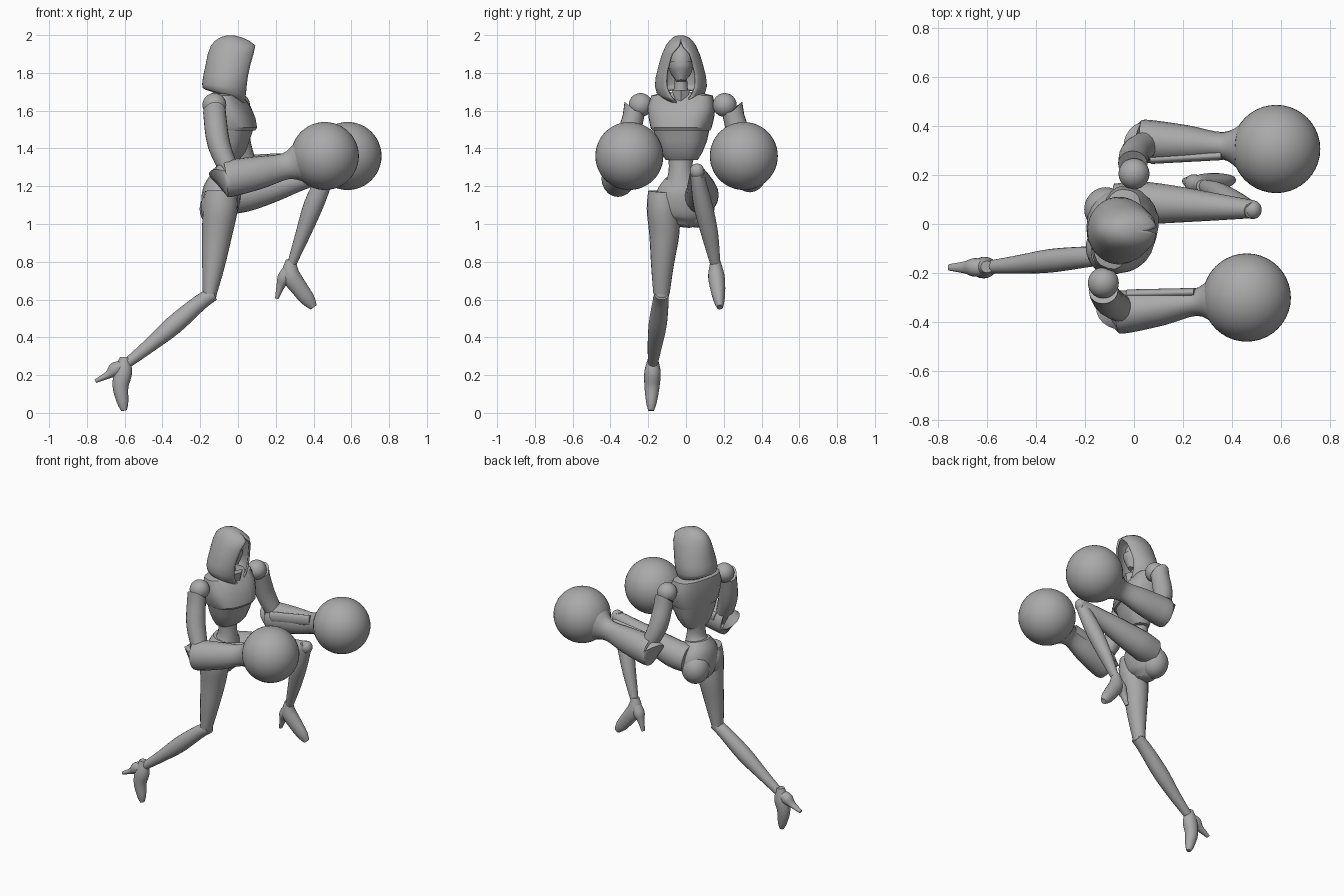
import bpy, bmesh
from math import sin, cos, pi, asin, radians
from mathutils import Vector

cube = bpy.data.objects.get("Cube")
if cube:
    bpy.data.objects.remove(cube)

grey = bpy.data.materials.new("plain_grey")
grey.use_nodes = True
tone = (0.4, 0.4, 0.4, 1)
grey.diffuse_color = tone
grey.node_tree.nodes["Principled BSDF"].inputs["Base Color"].default_value = tone


def finish(name, bm, angle=38):
    bmesh.ops.recalc_face_normals(bm, faces=bm.faces)
    mesh = bpy.data.meshes.new(name)
    bm.to_mesh(mesh)
    bm.free()
    mesh.materials.append(grey)
    ob = bpy.data.objects.new(name, mesh)
    bpy.context.collection.objects.link(ob)
    bpy.ops.object.select_all(action="DESELECT")
    ob.select_set(True)
    bpy.context.view_layer.objects.active = ob
    bpy.ops.object.shade_smooth_by_angle(angle=radians(angle))
    return ob


def skin(bm, rings, closed=True, caps=True):
    """Bridge a list of point rings with quads."""
    rows = [[bm.verts.new(p) for p in ring] for ring in rings]
    n = len(rows[0])
    for a, b in zip(rows, rows[1:]):
        for i in range(n if closed else n - 1):
            j = (i + 1) % n
            bm.faces.new((a[i], a[j], b[j], b[i]))
    if caps:
        bm.faces.new(rows[0])
        bm.faces.new(rows[-1])


def limb(name, path, steps=4, n=20, lift=0):
    """Elliptical tube; each stop is x, y, z, half width in y, half depth."""
    pts = [Vector(p) for p in path]
    pts = [pts[0]] + pts + [pts[-1]]
    stops = []
    for a, b, c, d in zip(pts, pts[1:], pts[2:], pts[3:]):
        for k in range(steps):
            t = k / steps
            stops.append(b + (c - a) * (t / 2) + (a * 2 - b * 5 + c * 4 - d) * (t * t / 2)
                         + (b * 3 - a - c * 3 + d) * (t ** 3 / 2))
    stops.append(pts[-1])
    rings = []
    for i, s in enumerate(stops):
        t = (stops[min(i + 1, len(stops) - 1)] - stops[max(i - 1, 0)])
        t = Vector(t[:3]).normalized()
        u = Vector((0, 1, 0))
        u = (u - t * u.dot(t)).normalized()
        v = t.cross(u)
        c = Vector(s[:3])
        rings.append([c + u * s[3] * cos(2 * pi * k / n) + v * s[4] * sin(2 * pi * k / n)
                      for k in range(n)])
    # raise the outer lip of the first ring
    side = 1 if stops[0][1] > 0 else -1
    for p in rings[0]:
        p.z += lift * max(0, side * (p.y - stops[0][1]))
    bm = bmesh.new()
    skin(bm, rings)
    return finish(name, bm)


def ball(name, centre, size):
    bm = bmesh.new()
    bmesh.ops.create_uvsphere(bm, u_segments=40, v_segments=24, radius=1)
    bmesh.ops.scale(bm, vec=size, verts=bm.verts)
    bmesh.ops.translate(bm, vec=centre, verts=bm.verts)
    return finish(name, bm)


# Arms: shoulder joint, sleeve, gauntlet and round fist
def arm(side, shoulder, top, elbow, wrist, fist):
    ball(side + "_shoulder", shoulder, (.063, .063, .063))
    top, elbow, wrist, fist = map(Vector, (top, elbow, wrist, fist))
    mid = top.lerp(elbow, .5) + Vector((-.025, 0, 0))
    limb(side + "_upper_arm", [(*top, .055, .06), (*mid, .062, .06),
                               (*elbow, .052, .045)], lift=.7)
    butt = elbow + Vector((-.04, 0, 0))
    flare = wrist.lerp(fist, .35)
    limb(side + "_gauntlet", [(*butt, .07, .08), (*(butt + Vector((.012, 0, 0))), .088, .098),
                              (*elbow.lerp(wrist, .5), .074, .087),
                              (*wrist, .055, .07), (*flare, .095, .105)])
    limb(side + "_gauntlet_ridge",
         [(p.x, p.y + (.075 if p.y < 0 else -.075) * k, p.z + .035, .018, .035)
          for p, k in ((elbow, 1), (wrist, .55))])
    ball(side + "_fist", fist, (.18, .18, .18))


arm("right", (-.125, -.24, 1.63), (-.125, -.272, 1.595), (-.025, -.36, 1.24),
    (.25, -.32, 1.305), (.46, -.3, 1.36))
arm("left", (0, .205, 1.63), (-.005, .245, 1.595), (.07, .338, 1.265),
    (.36, .32, 1.31), (.58, .306, 1.36))

# Legs
limb("right_thigh", [(-.09, -.115, 1.17, .085, .085), (-.095, -.12, 1.08, .088, .093),
                     (-.11, -.115, .95, .08, .08), (-.13, -.125, .78, .06, .06),
                     (-.15, -.13, .63, .043, .037)])
limb("right_shin", [(-.13, -.13, .63, .038, .036), (-.2, -.135, .585, .043, .042),
                    (-.34, -.15, .465, .048, .05), (-.47, -.165, .355, .038, .037),
                    (-.59, -.175, .26, .026, .026)])
ball("right_knee", (-.15, -.13, .625), (.037, .04, .037))
limb("left_thigh", [(-.07, .075, 1.14, .09, .09), (.03, .085, 1.155, .088, .092),
                    (.17, .08, 1.19, .075, .08), (.33, .07, 1.235, .056, .058),
                    (.49, .06, 1.275, .036, .042)])
limb("left_shin", [(.485, .055, 1.3, .033, .036), (.455, .065, 1.23, .04, .046),
                   (.4, .09, 1.1, .05, .052), (.345, .125, .95, .045, .04),
                   (.285, .155, .79, .027, .024)])
ball("left_knee", (.485, .058, 1.28), (.036, .038, .04))

# Feet: narrow pointed sole with a thin heel
limb("right_foot", [(-.6, -.175, .295, .024, .025), (-.607, -.177, .22, .043, .047),
                    (-.622, -.18, .14, .04, .042), (-.61, -.183, .055, .028, .03),
                    (-.603, -.185, .012, .015, .015)])
limb("right_heel", [(-.605, -.177, .255, .03, .025), (-.65, -.177, .23, .038, .038),
                    (-.69, -.177, .2, .025, .02), (-.755, -.177, .168, .013, .01)])
limb("left_foot", [(.28, .155, .81, .025, .026), (.28, .16, .73, .043, .048),
                   (.325, .168, .66, .04, .045), (.37, .175, .6, .03, .038),
                   (.4, .18, .56, .017, .02)])
limb("left_heel", [(.27, .158, .77, .03, .026), (.245, .165, .715, .038, .036),
                   (.225, .17, .67, .025, .022), (.205, .175, .605, .013, .009)])

# Pelvis and waist
limb("waist", [(-.06, -.02, 1.42, .085, .06), (-.06, -.028, 1.33, .064, .055),
               (-.06, -.028, 1.26, .068, .062), (-.07, -.025, 1.2, .1, .085)])
limb("pelvis", [(-.075, -.025, 1.245, .085, .075), (-.085, -.022, 1.18, .135, .1),
                (-.095, -.015, 1.1, .15, .1), (-.1, -.015, 1.03, .11, .08),
                (-.095, -.02, .99, .05, .04)])
ball("right_buttock", (-.115, -.095, 1.09), (.082, .09, .1))
ball("left_buttock", (-.115, .06, 1.08), (.088, .09, .1))


# Chest: armour rings as height, back, front, half width, turned at the shoulders
def chest(name, rows, n=24, turn=-.27):
    rings = []
    for z, back, front, wide in rows:
        ring = []
        for k in range(n):
            a = 2 * pi * k / n
            c, s = cos(a), sin(a)
            x = (front if c > 0 else back) * abs(c) ** .75 * (1 if c > 0 else -1)
            y = wide * abs(s) ** .75 * (1 if s > 0 else -1)
            ring.append((-.06 + x * cos(turn) - y * sin(turn),
                         -.022 + x * sin(turn) + y * cos(turn), z))
        rings.append(ring)
    bm = bmesh.new()
    skin(bm, rings)
    return finish(name, bm, 28)


chest("chest_armour", [(1.7, .06, .04, .08), (1.68, .09, .07, .165), (1.62, .095, .115, .18),
                       (1.56, .09, .145, .172), (1.51, .085, .155, .16), (1.495, .083, .145, .152)])
chest("rib_armour", [(1.51, .08, .138, .15), (1.44, .07, .115, .135), (1.38, .06, .095, .11),
                     (1.34, .05, .06, .085)])

# Neck, head and face mask
limb("neck", [(-.06, -.027, 1.66, .06, .06), (-.045, -.027, 1.72, .036, .036),
              (-.04, -.027, 1.8, .034, .034)])
ball("head", (-.045, -.027, 1.855), (.085, .066, .1))
limb("face_mask", [(-.03, -.027, 1.855, .066, .077), (-.025, -.027, 1.81, .056, .07),
                   (-.01, -.027, 1.755, .024, .032)])

# Hood: height, back, rim, half width, half opening, downward tilt of the rim
hood_rows = [(1.998, -.06, -.02, .015, 0, 0), (1.99, -.09, .015, .04, 0, 0),
             (1.97, -.122, .06, .062, .001, 0), (1.945, -.143, .092, .08, .012, 0),
             (1.9, -.16, .082, .1, .05, 0), (1.84, -.172, .065, .118, .068, 0),
             (1.78, -.185, .052, .133, .08, 0), (1.73, -.19, .045, .138, .078, .01),
             (1.695, -.187, .04, .128, .055, .025), (1.675, -.17, .035, .1, .025, .035)]
rings = []
for z, back, rim, wide, gap, tilt in hood_rows:
    g = asin(gap / wide)
    r = (rim - back) / (1 + cos(g))
    arc = [g + (2 * pi - 2 * g) * k / 36 for k in range(37)]
    rings.append([(back + r + r * cos(a), -.027 + wide * sin(a), z - tilt * cos(a)) for a in arc])
bm = bmesh.new()
skin(bm, rings, closed=False, caps=False)
bm.verts.ensure_lookup_table()
bm.faces.new(bm.verts[:36])
bmesh.ops.remove_doubles(bm, verts=bm.verts, dist=.0005)
hood = finish("hood", bm, 50)
shell = hood.modifiers.new("thickness", "SOLIDIFY")
shell.thickness = .012

# Pointed cloth flap below the hood
bm = bmesh.new()
bmesh.ops.create_cone(bm, cap_ends=True, segments=4, radius1=.012, radius2=.05, depth=.09)
bmesh.ops.scale(bm, vec=(.5, 1, 1), verts=bm.verts)
bmesh.ops.translate(bm, vec=(.02, -.027, 1.665), verts=bm.verts)
finish("hood_flap", bm)
